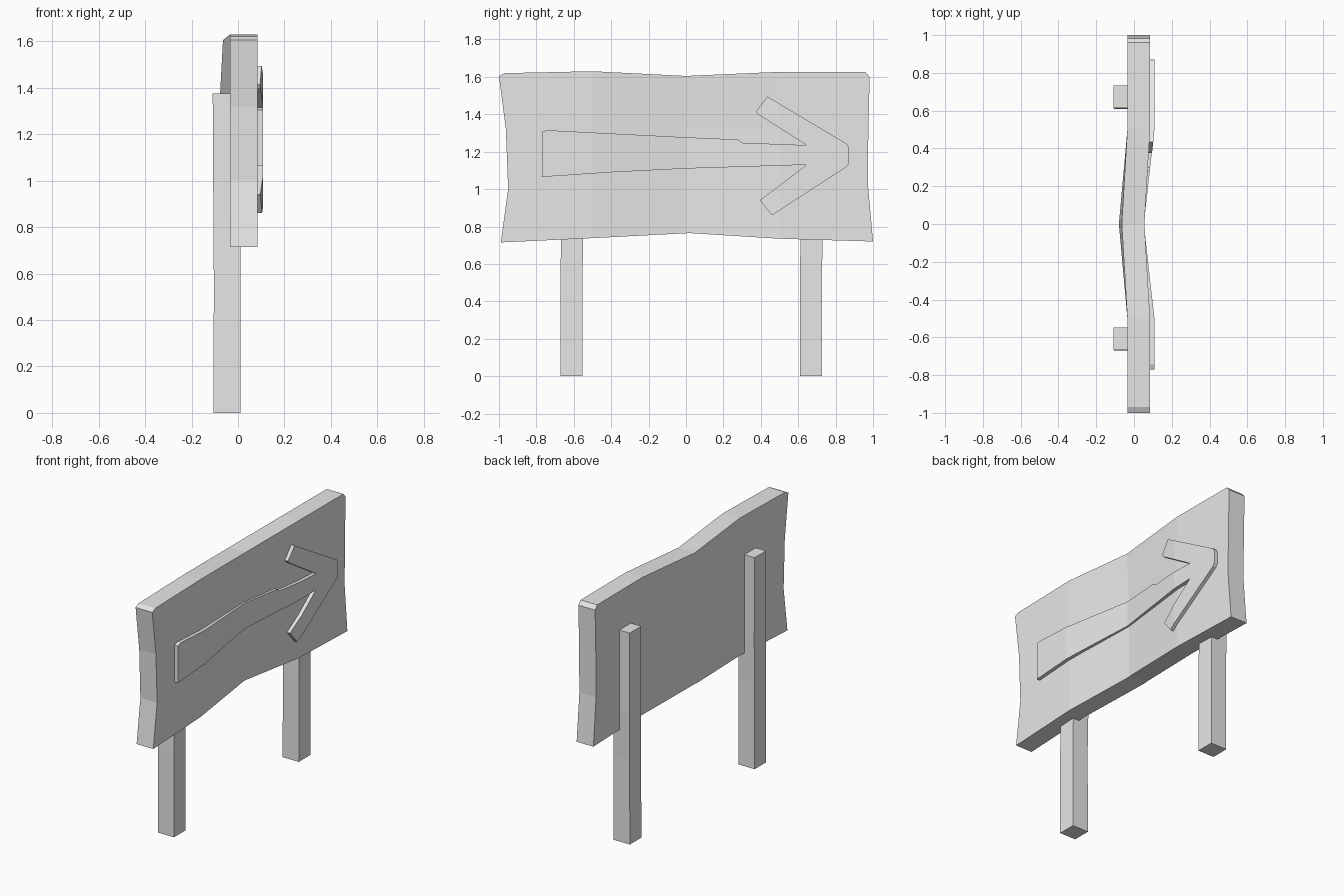
import bpy, bmesh

if "Cube" in bpy.data.objects:
    bpy.data.objects.remove(bpy.data.objects["Cube"])

# one plain grey for the whole sign
grey = bpy.data.materials.new("plain grey")
grey.diffuse_color = (0.8, 0.8, 0.8, 1)
grey.use_nodes = True
grey.node_tree.nodes["Principled BSDF"].inputs["Base Color"].default_value = grey.diffuse_color


def finish(name, bm):
    bmesh.ops.recalc_face_normals(bm, faces=bm.faces)
    mesh = bpy.data.meshes.new(name)
    bm.to_mesh(mesh)
    bm.free()
    mesh.materials.append(grey)
    obj = bpy.data.objects.new(name, mesh)
    bpy.context.collection.objects.link(obj)
    return obj


def bend(y, z):
    """How far the plank sags backwards at its middle."""
    depth = 0.045 if z < 1.32 else 0.045 - 0.016 * (z - 1.32) / 0.3
    return -depth * max(0, 1 - abs(y) / 0.5)


def slab(outline, x0, x1, y_cuts, z_cuts):
    """Extrude a (y, z) outline from x0 to x1, with cuts where it bends."""
    bm = bmesh.new()
    face = bm.faces.new([bm.verts.new((x0, y, z)) for y, z in outline])
    new = bmesh.ops.extrude_face_region(bm, geom=[face])["geom"]
    for v in new:
        if isinstance(v, bmesh.types.BMVert):
            v.co.x = x1
    cuts = [((0, y, 0), (0, 1, 0)) for y in y_cuts]
    cuts += [((0, 0, z), (0, 0, 1)) for z in z_cuts]
    for co, no in cuts:
        geom = bm.verts[:] + bm.edges[:] + bm.faces[:]
        bmesh.ops.bisect_plane(bm, geom=geom, dist=0.0005, plane_co=co, plane_no=no)
    for v in bm.verts:
        v.co.x += bend(v.co.y, v.co.z)
    return bm


# wavy plank
board = [(-0.99, 0.715), (-0.5, 0.738), (0.02, 0.765), (0.5, 0.735), (1.0, 0.72),
         (0.972, 1.03), (0.975, 1.32), (0.982, 1.6), (0.96, 1.625), (0.5, 1.627),
         (0, 1.605), (-0.5, 1.63), (-0.97, 1.62), (-1.0, 1.605),
         (-0.963, 1.32), (-0.951, 1.0)]
finish("board", slab(board, -0.035, 0.085, (-0.5, 0, 0.5), (1.02, 1.32)))

# raised arrow that follows the plank
arrow = [(-0.77, 1.065), (-0.4, 1.09), (0, 1.11), (0.645, 1.13), (0.395, 0.94),
         (0.46, 0.86), (0.86, 1.12), (0.872, 1.14), (0.872, 1.22), (0.86, 1.242),
         (0.435, 1.495), (0.375, 1.415), (0.385, 1.4), (0.645, 1.235), (0.3, 1.248),
         (0.28, 1.265), (0, 1.277), (-0.745, 1.315), (-0.77, 1.305)]
bm = slab(arrow, 0.07, 0.108, (-0.5, 0, 0.5), ())
for v in bm.verts:      # thinner towards the middle of the plank
    if v.co.x > 0.085 + bend(v.co.y, v.co.z):
        v.co.x -= 0.011 * max(0, 1 - abs(v.co.y) / 0.5)
finish("arrow", bm)

# two slightly crooked posts behind the plank
for name, y, lean in (("left_post", -0.612, 0.005), ("right_post", 0.668, 0.006)):
    bm = bmesh.new()
    rings = []
    for z, dy, x0 in ((0, 0, -0.106), (0.55, 0, -0.104), (0.85, lean, -0.106), (1.375, lean, -0.109)):
        rings.append([bm.verts.new((x, y + dy + w, z)) for x, w in
                      ((x0, -0.059), (0.01, -0.059), (0.01, 0.059), (x0, 0.059))])
    for a, b in zip(rings, rings[1:]):
        for i in range(4):
            j = (i + 1) % 4
            bm.faces.new((a[i], a[j], b[j], b[i]))
    bm.faces.new(rings[0])
    bm.faces.new(rings[-1])
    finish(name, bm)
